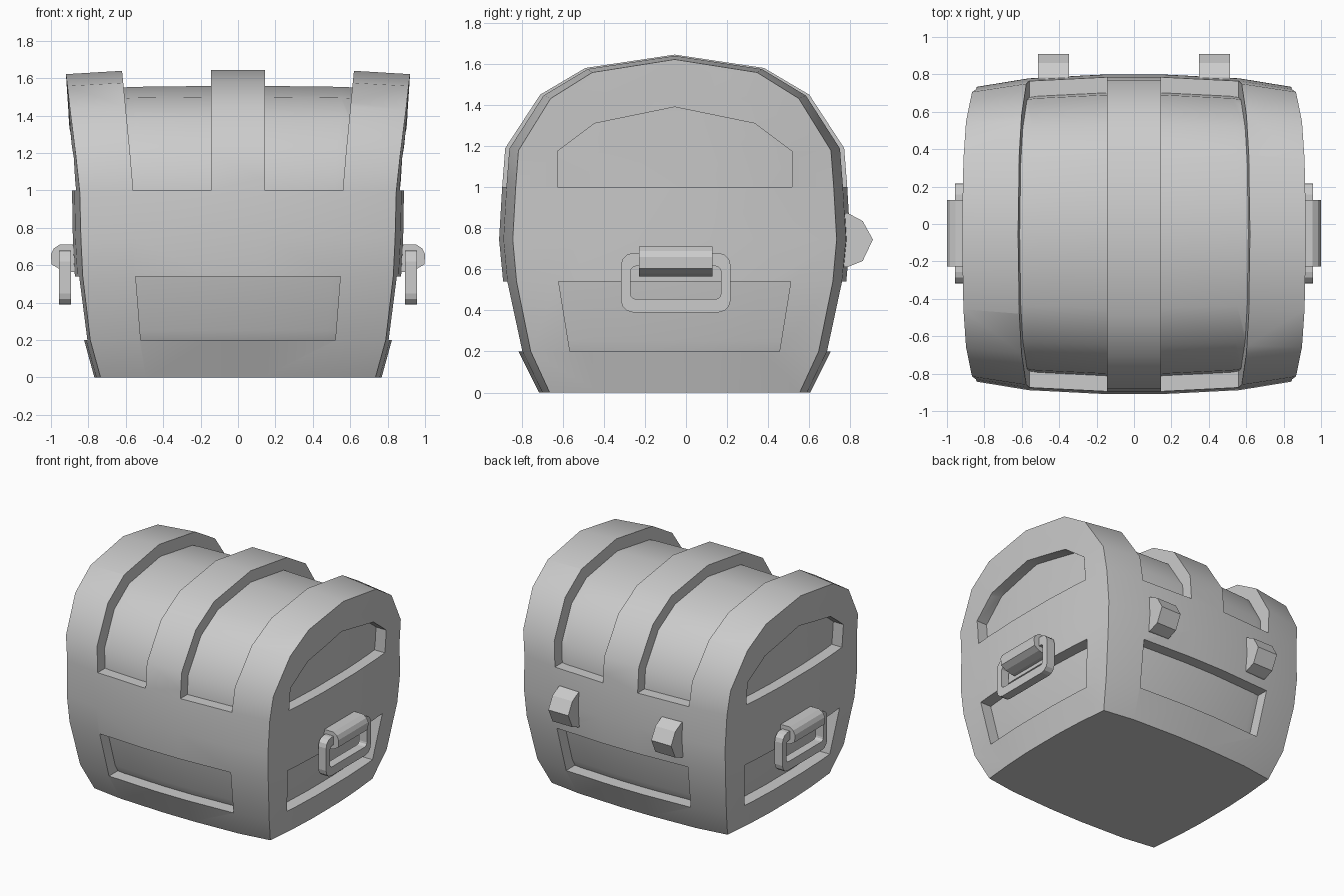
import bpy, bmesh, math
from mathutils import Vector

if "Cube" in bpy.data.objects:
    bpy.data.objects.remove(bpy.data.objects["Cube"])

grey = bpy.data.materials.new("grey")
grey.diffuse_color = (0.6, 0.6, 0.6, 1)
grey.use_nodes = True
grey.node_tree.nodes["Principled BSDF"].inputs["Base Color"].default_value = grey.diffuse_color
YC, ZC = -0.055, 0.745          # centre of the bulging body


def make(name, bm):
    bmesh.ops.recalc_face_normals(bm, faces=bm.faces)
    me = bpy.data.meshes.new(name)
    bm.to_mesh(me)
    bm.free()
    me.materials.append(grey)
    ob = bpy.data.objects.new(name, me)
    bpy.context.collection.objects.link(ob)
    return ob


def place(axis, t, p):
    return Vector((t, *p)) if axis == "x" else Vector((p[0], t, p[1]))


def prism(name, pts, axis, a, b, hole=None):
    """Extrude a 2D outline along an axis, optionally with a matching hole."""
    bm = bmesh.new()
    n = len(pts)
    loops = [[bm.verts.new(place(axis, t, p)) for p in o]
             for o in ([pts, hole] if hole else [pts]) for t in (a, b)]
    if hole:
        pairs = [(0, 1), (1, 3), (3, 2), (2, 0)]
    else:
        pairs = [(0, 1)]
        bm.faces.new(loops[0])
        bm.faces.new(loops[1])
    for i, j in pairs:
        for k in range(n):
            m = (k + 1) % n
            bm.faces.new((loops[i][k], loops[i][m], loops[j][m], loops[j][k]))
    return make(name, bm)


def mirror_x(ob):
    ob.modifiers.new("mirror", "MIRROR").use_mirror_merge = False


def subtract(ob, other):
    mod = ob.modifiers.new("cut", "BOOLEAN")
    mod.operation, mod.solver, mod.object = "DIFFERENCE", "EXACT", other


# level: z, half depth, corner half width, sideways bulge of the end wall
LEVELS = [(0, .66, .735, .035), (.2, .76, .79, .035), (.54, .835, .83, .045),
          (.745, .855, .84, .046), (1.0, .84, .846, .044), (1.19, .825, .866, .03),
          (1.45, .655, .898, .01), (1.58, .435, .912, .004), (1.645, 0, .92, 0)]
# station across the width: fraction, depth factor, lid height factor
STATIONS = [(-1, .922, .974), (-.67, .975, .994), (-.17, 1, 1),
            (.17, 1, 1), (.67, .975, .994), (1, .922, .974)]


def chest_body(name, scale):
    bm = bmesh.new()
    rings = []
    for z, d, w, bulge in LEVELS:
        def height(f):
            return ZC + (z - ZC) * f if z > ZC else z
        front = [(w * u, -d * fd, height(fz)) for u, fd, fz in STATIONS]
        side = [(w + bulge * (1 - v * v), d * .922 * v, height(.974))
                for v in (-.6, -.25, .25, .6)]
        back = [(x, -y, h) for x, y, h in reversed(front)]
        left = [(-x, y, h) for x, y, h in reversed(side)]
        rings.append([bm.verts.new((x * scale, YC + y * scale, ZC + (h - ZC) * scale))
                      for x, y, h in front + side + back + left])
    n = len(rings[0])
    bm.faces.new(rings[0])
    for lo, hi in zip(rings, rings[1:]):
        for k in range(n):
            m = (k + 1) % n
            bm.faces.new((lo[k], lo[m], hi[m], hi[k]))
    bmesh.ops.remove_doubles(bm, verts=bm.verts, dist=0.0005)
    return make(name, bm)


body = chest_body("chest_body", 1.0)
core = chest_body("recess_floor_helper", 0.904)

# recesses: lid grooves, front and back panels, end wall panels
grooves = prism("lid_groove_cutter", [(.145, 1.0), (.56, 1.0), (.577, 1.2),
                                      (.62, 1.64), (.64, 2), (.145, 2)], "y", -2, 2)
mirror_x(grooves)
front_panel = prism("front_panel_cutter", [(-.52, .2), (.52, .2), (.547, .54), (-.547, .54)],
                    "y", -2, 2)
low_end = prism("lower_end_cutter", [(YC + y, z) for y, z in
                ((-.51, .2), (.51, .2), (.565, .54), (-.565, .54))], "x", -2, 2)
high_end = prism("upper_end_cutter", [(YC + y, z) for y, z in
                 ((-.57, 1.0), (.57, 1.0), (.57, 1.175), (.39, 1.31), (0, 1.39),
                  (-.39, 1.31), (-.57, 1.175))], "x", -2, 2)
cutters = [grooves, front_panel, low_end, high_end]
for c in cutters:
    subtract(c, core)
    subtract(body, c)

# bake the cut body, then drop the helpers
bpy.context.view_layer.update()
deps = bpy.context.evaluated_depsgraph_get()
baked = bpy.data.meshes.new_from_object(body.evaluated_get(deps))
body.modifiers.clear()
body.data = baked
baked.materials.clear()
baked.materials.append(grey)
for p in baked.polygons:
    p.material_index = 0
for c in cutters + [core]:
    bpy.data.objects.remove(c)


# carrying handles: a mounting block and a rounded ring on each end
def rounded(hw, z0, z1, r):
    pts = []
    for cy, cz, start in ((hw - r, z1 - r, 0), (r - hw, z1 - r, 90),
                          (r - hw, z0 + r, 180), (hw - r, z0 + r, 270)):
        for step in (0, 30, 60, 90):
            a = math.radians(start + step)
            pts.append((-.05 + cy + r * math.cos(a), cz + r * math.sin(a)))
    return pts


block = prism("handle_block", [(.84, .71), (.955, .71), (.985, .69), (1.0, .66), (.997, .605),
                               (.955, .58), (.9, .565), (.84, .565)], "y", -.228, .128)
ring = prism("handle_ring", rounded(.267, .39, .68, .06), "x", .893, .958,
             rounded(.22, .455, .615, .025))

# hinge knuckles on the back
hinge = prism("back_hinge", [(.70, .875), (.785, .875), (.86, .835), (.91, .745),
                             (.86, .64), (.785, .61), (.70, .61)], "x", .347, .513)
for ob in (block, ring, hinge):
    mirror_x(ob)

# smooth body, crisp edges
bpy.ops.object.select_all(action="DESELECT")
body.select_set(True)
bpy.context.view_layer.objects.active = body
bpy.ops.object.shade_smooth_by_angle(angle=math.radians(32))
